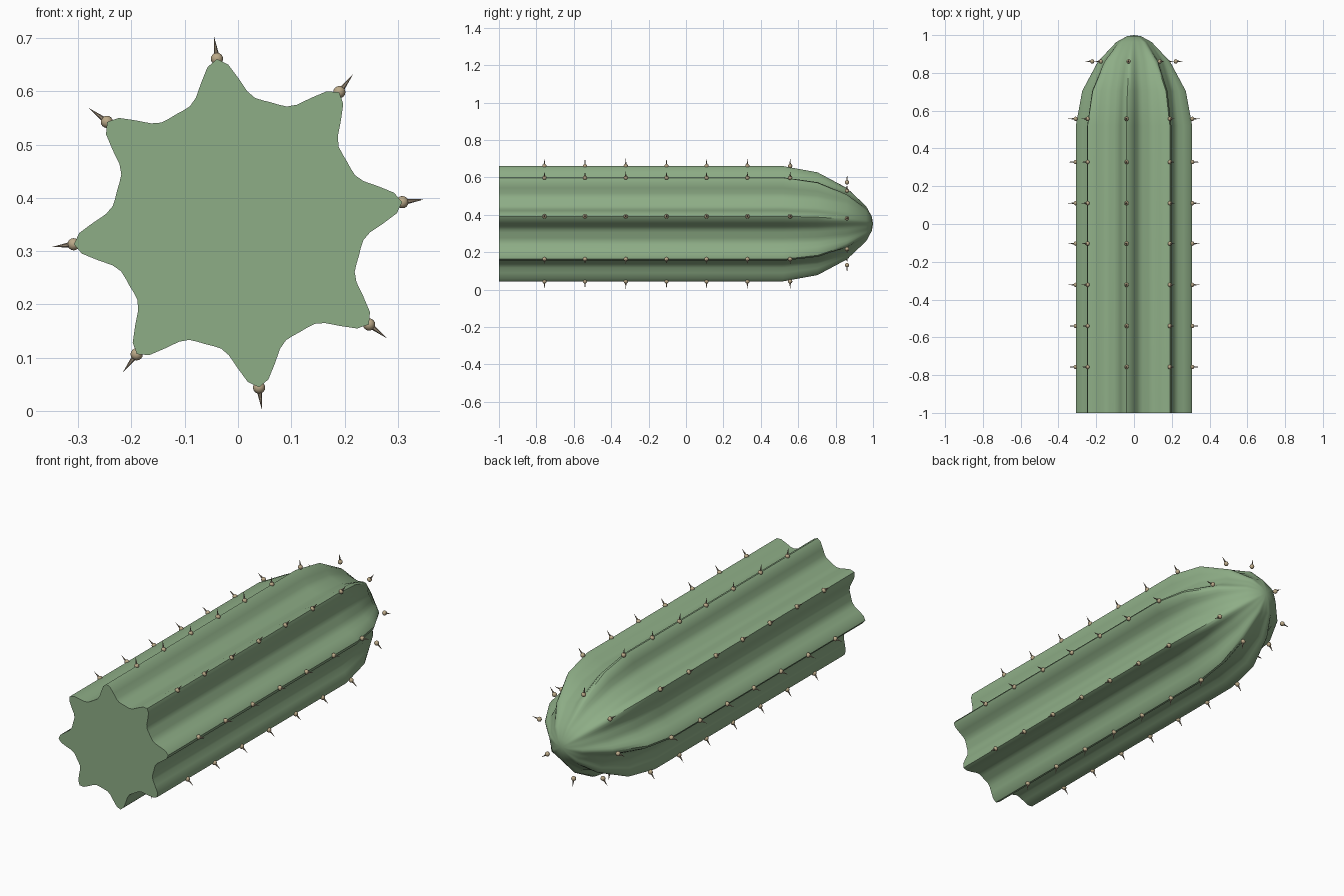
import bpy, bmesh, math
from mathutils import Vector, Matrix

if "Cube" in bpy.data.objects:
    bpy.data.objects.remove(bpy.data.objects["Cube"])

CZ, RIBS, SEG = 0.3525, 8, 96
TWIST = math.radians(7.3)
VALLEY, RIDGE = 0.235, 0.0755


def material(name, col):
    m = bpy.data.materials.new(name)
    m.diffuse_color = (*col, 1)
    m.use_nodes = True
    m.node_tree.nodes["Principled BSDF"].inputs["Base Color"].default_value = m.diffuse_color
    return m


def finish(name, bm, mat, angle):
    me = bpy.data.meshes.new(name)
    bmesh.ops.recalc_face_normals(bm, faces=bm.faces)
    bm.to_mesh(me)
    bm.free()
    ob = bpy.data.objects.new(name, me)
    bpy.context.collection.objects.link(ob)
    me.materials.append(mat)
    bpy.ops.object.select_all(action='DESELECT')
    ob.select_set(True)
    bpy.context.view_layer.objects.active = ob
    bpy.ops.object.shade_smooth_by_angle(angle=math.radians(angle))
    return ob


green = material("cactus_green", (0.27, 0.42, 0.24))
tan = material("areole_tan", (0.50, 0.40, 0.25))
brown = material("spine_brown", (0.30, 0.24, 0.17))


# ribbed stem: star section swept along y, ribs fading into a domed tip
def ring(bm, y, t):
    c = math.cos(t)
    out = []
    for i in range(SEG):
        a = 2 * math.pi * i / SEG
        bump = ((1 + math.cos(RIBS * a)) / 2) ** 2.5
        r = VALLEY * c + RIDGE * c ** 3 * bump
        out.append(bm.verts.new((r * math.cos(a + TWIST), y, CZ + r * math.sin(a + TWIST))))
    return out


bm = bmesh.new()
rings = [ring(bm, -1, 0)]
for deg in (0, 22.5, 45, 67.5, 81):
    t = math.radians(deg)
    rings.append(ring(bm, 0.52 + 0.48 * math.sin(t), t))
for lo, hi in zip(rings, rings[1:]):
    for i in range(SEG):
        j = (i + 1) % SEG
        bm.faces.new((lo[i], lo[j], hi[j], hi[i]))
bm.faces.new(rings[0])
pole = bm.verts.new((0, 1, CZ))
for i in range(SEG):
    bm.faces.new((rings[-1][i], rings[-1][(i + 1) % SEG], pole))
finish("ribbed_stem", bm, green, 30)

# areoles and spines: rows along every rib
rows = [(y, 0.311) for y in (-0.757, -0.54, -0.322, -0.104, 0.11, 0.328, 0.557)]
rows.append((0.861, 0.223))
pads, spines = bmesh.new(), bmesh.new()
for y, r in rows:
    for k in range(RIBS):
        a = TWIST + k * 2 * math.pi / RIBS
        d = Vector((math.cos(a), 0, math.sin(a)))
        p = Vector((0, y, CZ)) + d * r
        bmesh.ops.create_uvsphere(pads, u_segments=12, v_segments=8, radius=0.0115,
                                  matrix=Matrix.Translation(p))
        rot = d.to_track_quat('Z', 'Y').to_matrix().to_4x4()
        bmesh.ops.create_cone(spines, cap_ends=True, segments=6, radius1=0.006, radius2=0,
                              depth=0.042, matrix=Matrix.Translation(p + d * 0.021) @ rot)
finish("areoles", pads, tan, 40)
finish("spines", spines, brown, 30)
